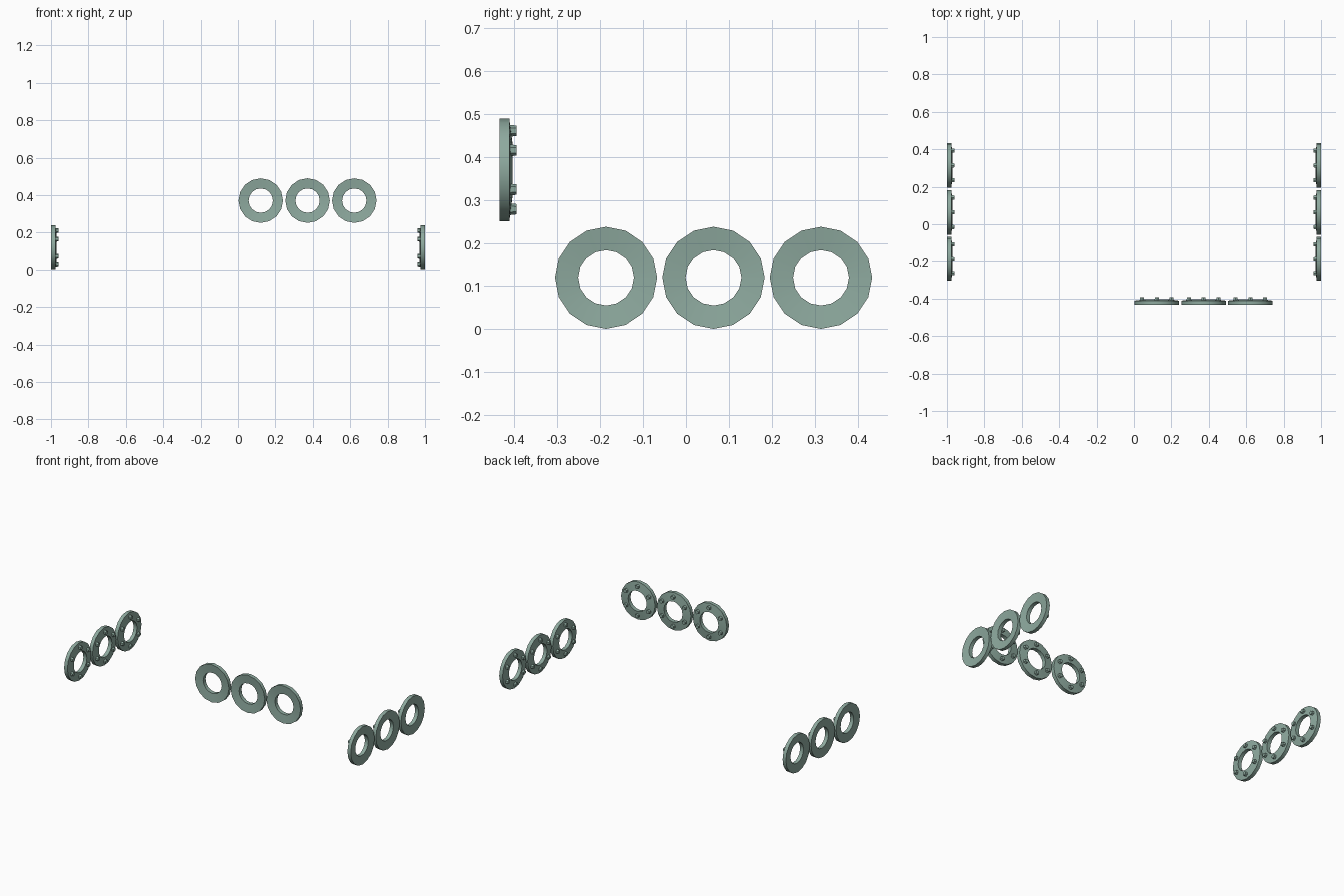
import bpy, bmesh, math
from mathutils import Matrix, Vector

cube = bpy.data.objects.get("Cube")
if cube:
    bpy.data.objects.remove(cube, do_unlink=True)

mat = bpy.data.materials.new("grey green metal")
mat.use_nodes = True
colour = (0.27, 0.40, 0.345, 1)
mat.diffuse_color = colour
mat.node_tree.nodes["Principled BSDF"].inputs["Base Color"].default_value = colour

SIDES = 16
# Dished ring section: radius, depth from the outer face
SECTION = [(0.119, 0.0), (0.119, 0.023), (0.065, 0.03), (0.065, 0.006)]


def porthole_mesh():
    """Ring with six hex bolts; axis along local z, outer face at z = 0."""
    bm = bmesh.new()
    loops = []
    for i in range(SIDES):
        a = math.tau * i / SIDES
        loops.append([bm.verts.new((r * math.cos(a), r * math.sin(a), d)) for r, d in SECTION])
    n = len(SECTION)
    for i in range(SIDES):
        p, q = loops[i], loops[(i + 1) % SIDES]
        for j in range(n):
            k = (j + 1) % n
            bm.faces.new((p[j], q[j], q[k], p[k]))
    # Bolt heads on the inward face
    for i in range(6):
        a = math.radians(30 + 60 * i)
        place = Matrix.Translation((0.091 * math.cos(a), 0.091 * math.sin(a), 0.031))
        bmesh.ops.create_cone(bm, cap_ends=True, segments=6, radius1=0.014,
                              radius2=0.012, depth=0.018, matrix=place)
    bmesh.ops.recalc_face_normals(bm, faces=bm.faces)
    mesh = bpy.data.meshes.new("porthole_rim")
    bm.to_mesh(mesh)
    bm.free()
    mesh.materials.append(mat)
    return mesh


rim = porthole_mesh()


def add_rim(name, location, inward):
    """Place a rim so its bolts point along the inward direction."""
    z = Vector(inward)
    y = Vector((0, 0, 1))
    x = y.cross(z)
    turn = Matrix((x, y, z)).transposed().to_4x4()
    ob = bpy.data.objects.new(name, rim)
    ob.matrix_world = Matrix.Translation(location) @ turn
    bpy.context.collection.objects.link(ob)
    return ob


rims = []
for i in range(3):
    step = 0.25 * i
    rims.append(add_rim(f"front_porthole_{i + 1}", (0.122 + step, -0.434, 0.371), (0, 1, 0)))
    for side, s in (("left", 1), ("right", -1)):
        rims.append(add_rim(f"{side}_porthole_{i + 1}", (s, -0.186 + step, 0.12), (-s, 0, 0)))

# Soft shading around the rims, crisp edges elsewhere
bpy.ops.object.select_all(action="DESELECT")
rims[0].select_set(True)
bpy.context.view_layer.objects.active = rims[0]
bpy.ops.object.shade_smooth_by_angle(angle=math.radians(30))
